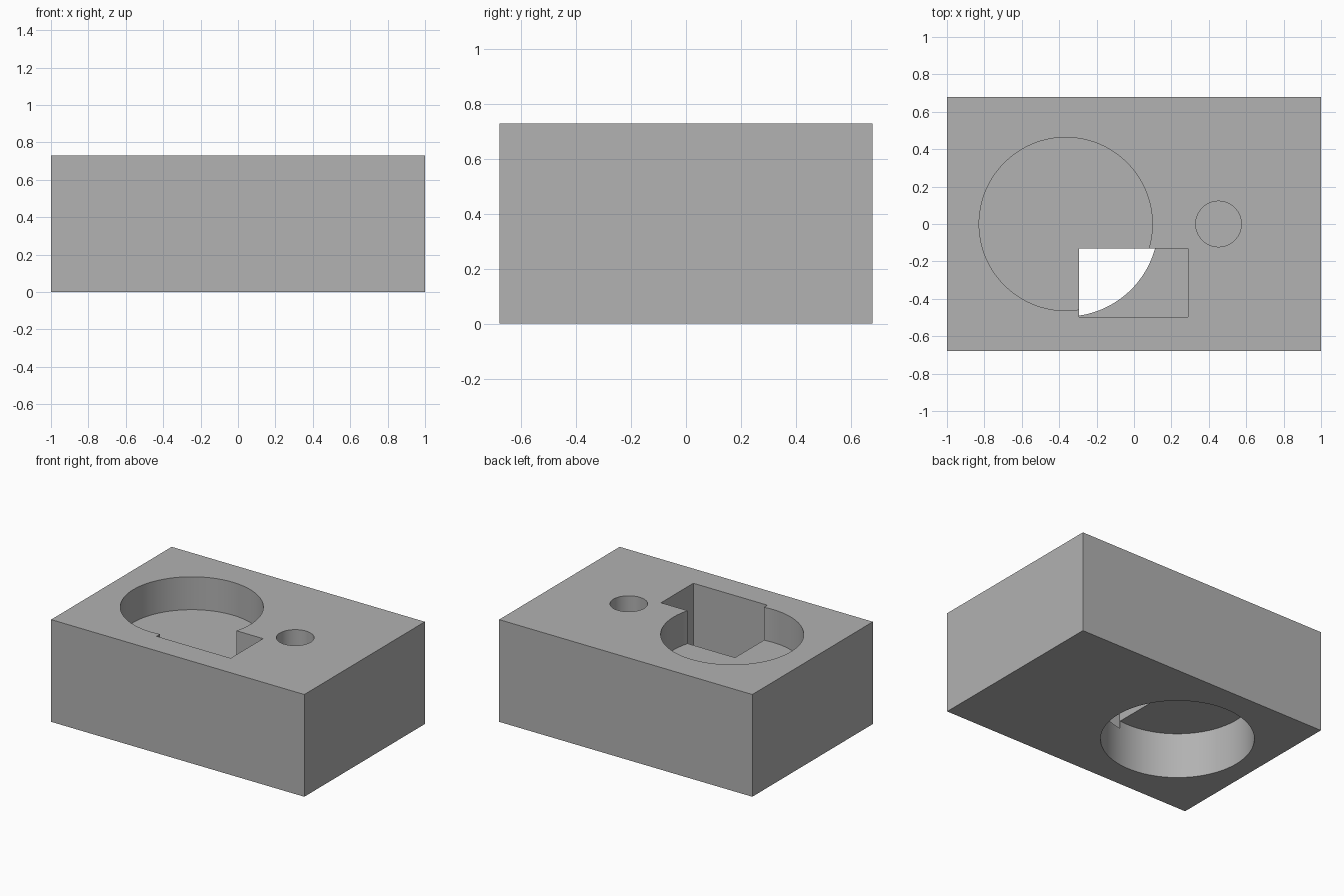
import bpy
import math

old = bpy.data.objects.get("Cube")
if old:
    bpy.data.objects.remove(old, do_unlink=True)

HEIGHT = 0.73
ABOVE = HEIGHT + 0.1
BORE_X = -0.365

# One flat colour
grey = bpy.data.materials.new("plain_grey")
grey.use_nodes = True
colour = (0.445, 0.445, 0.445, 1)
grey.diffuse_color = colour
grey.node_tree.nodes["Principled BSDF"].inputs["Base Color"].default_value = colour


def box(name, x, y, z):
    """Box from its (low, high) limits on each axis."""
    bpy.ops.mesh.primitive_cube_add(size=1, location=[sum(s) / 2 for s in (x, y, z)])
    obj = bpy.context.object
    obj.name = name
    obj.scale = [high - low for low, high in (x, y, z)]
    bpy.ops.object.transform_apply(location=True, rotation=False, scale=True)
    obj.data.materials.append(grey)
    return obj


def cylinder(name, x, radius, low, high):
    bpy.ops.mesh.primitive_cylinder_add(
        vertices=128, radius=radius, depth=high - low, location=(x, 0, (low + high) / 2))
    obj = bpy.context.object
    obj.name = name
    bpy.ops.object.transform_apply(location=True, rotation=False, scale=True)
    obj.data.materials.append(grey)
    return obj


# Solid block
block = box("block", (-1, 1), (-0.68, 0.68), (0, HEIGHT))

# Round top pocket, wider bore from below, rectangular slot and small blind hole
cutters = [
    cylinder("top_pocket_cutter", BORE_X, 0.463, HEIGHT - 0.235, ABOVE),
    cylinder("bottom_bore_cutter", BORE_X, 0.495, -0.1, 0.325),
    box("slot_cutter", (-0.295, 0.29), (-0.497, -0.132), (0.27, ABOVE)),
    cylinder("small_hole_cutter", 0.452, 0.122, HEIGHT - 0.24, ABOVE),
]

bpy.context.view_layer.objects.active = block
for cutter in cutters:
    cut = block.modifiers.new(cutter.name, "BOOLEAN")
    cut.operation = "DIFFERENCE"
    cut.solver = "EXACT"
    cut.object = cutter
    bpy.ops.object.modifier_apply(modifier=cut.name)
    bpy.data.objects.remove(cutter, do_unlink=True)

# Smooth round walls with sharp rims
bpy.ops.object.select_all(action="DESELECT")
block.select_set(True)
bpy.context.view_layer.objects.active = block
bpy.ops.object.shade_smooth_by_angle(angle=math.radians(30))
